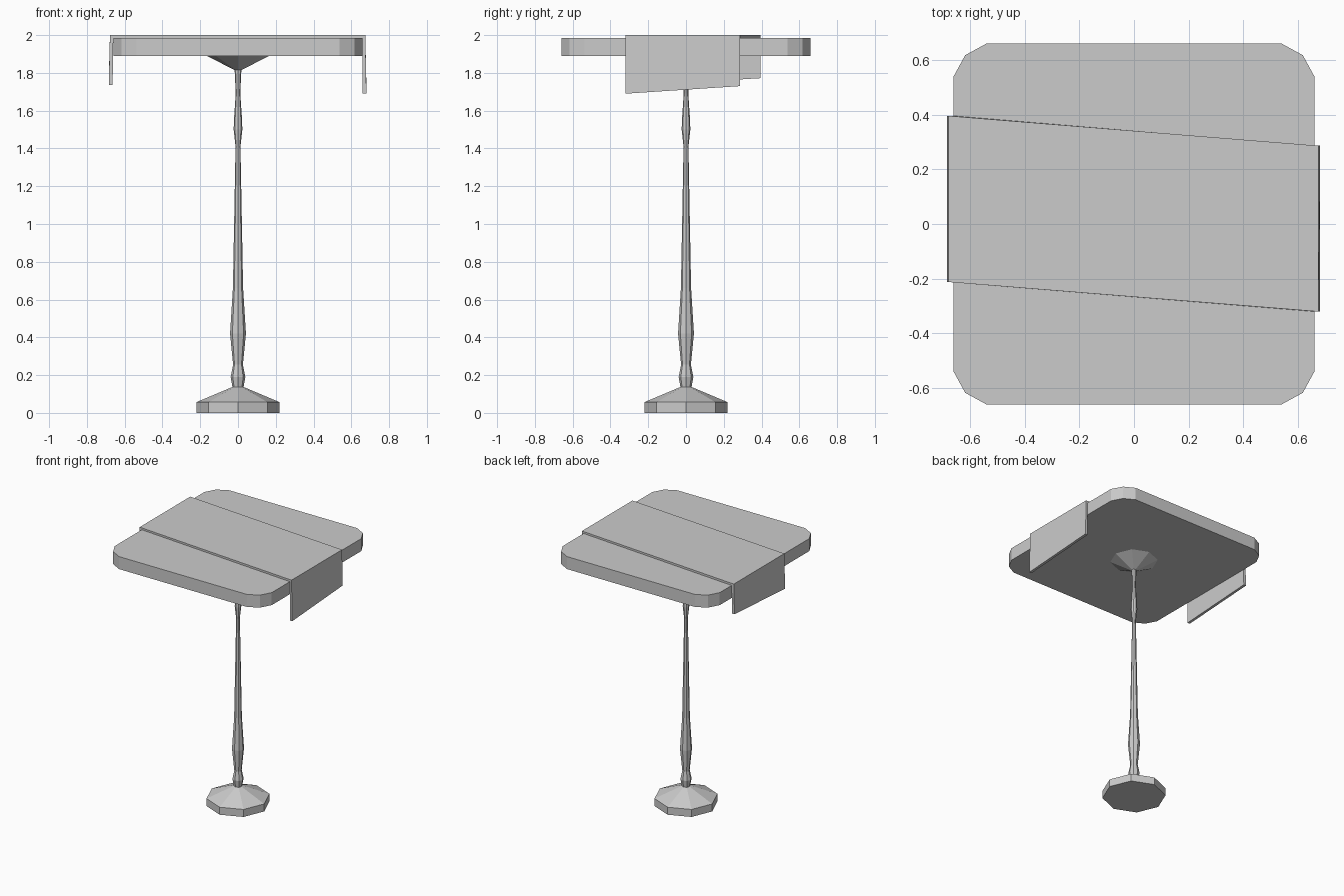
import bpy, bmesh
from math import cos, sin, tau

if "Cube" in bpy.data.objects:
    bpy.data.objects.remove(bpy.data.objects["Cube"])


def finish(name, bm):
    bmesh.ops.recalc_face_normals(bm, faces=bm.faces)
    mesh = bpy.data.meshes.new(name)
    bm.to_mesh(mesh)
    bm.free()
    obj = bpy.data.objects.new(name, mesh)
    bpy.context.collection.objects.link(obj)
    return obj


def loft(name, rings, capped=True):
    """Skin equal-length closed rings of points and cap both ends."""
    bm = bmesh.new()
    loops = [[bm.verts.new(p) for p in ring] for ring in rings]
    n = len(loops[0])
    for a, b in zip(loops, loops[1:]):
        for i in range(n):
            j = (i + 1) % n
            bm.faces.new((a[i], a[j], b[j], b[i]))
    if capped:
        bm.faces.new(loops[0])
        bm.faces.new(loops[-1])
    return bm and finish(name, bm)


def turned(name, profile, sides=8):
    """Faceted lathe part from (radius, z) pairs."""
    return loft(name, [[(r * cos(tau * i / sides), r * sin(tau * i / sides), z)
                        for i in range(sides)] for r, z in profile])


# Octagonal foot, slim turned column and flared support under the top
turned("base", [(0.22, 0), (0.22, 0.057), (0.03, 0.137)])
turned("column", [(0.028, 0.13), (0.039, 0.19), (0.026, 0.255), (0.042, 0.42),
                  (0.027, 0.66), (0.013, 1.41), (0.023, 1.50), (0.021, 1.56),
                  (0.012, 1.69), (0.018, 1.82)])
turned("top_support", [(0.018, 1.815), (0.165, 1.89)])

# Square tabletop with two-step rounded corners
outline = []
corner = [(0.66, 0.538), (0.617, 0.617), (0.538, 0.66)]
for c, s in ((1, 0), (0, 1), (-1, 0), (0, -1)):
    outline += [(x * c - y * s, x * s + y * c) for x, y in corner]
loft("tabletop", [[(x, y, z) for x, y in outline] for z in (1.89, 1.985)])


# Cloth runner laid askew, with uneven ends hanging over the sides
def runner_edge(y_left, y_right, z_left, z_right):
    return [(-0.684, y_left, z_left), (-0.678, y_left, 2.0),
            (0.674, y_right, 2.0), (0.68, y_right, z_right),
            (0.66, y_right, z_right), (0.66, y_right, 1.985),
            (-0.66, y_left, 1.985), (-0.664, y_left, z_left)]


front = runner_edge(-0.212, -0.32, 1.735, 1.69)
back = runner_edge(0.395, 0.286, 1.772, 1.73)
bm = bmesh.new()
a, b = [[bm.verts.new(p) for p in edge] for edge in (front, back)]
for i in range(8):
    j = (i + 1) % 8
    bm.faces.new((a[i], a[j], b[j], b[i]))
for e in (a, b):
    for i, j, k, l in ((0, 1, 6, 7), (1, 2, 5, 6), (2, 3, 4, 5)):
        bm.faces.new((e[i], e[j], e[k], e[l]))
finish("table_runner", bm)
